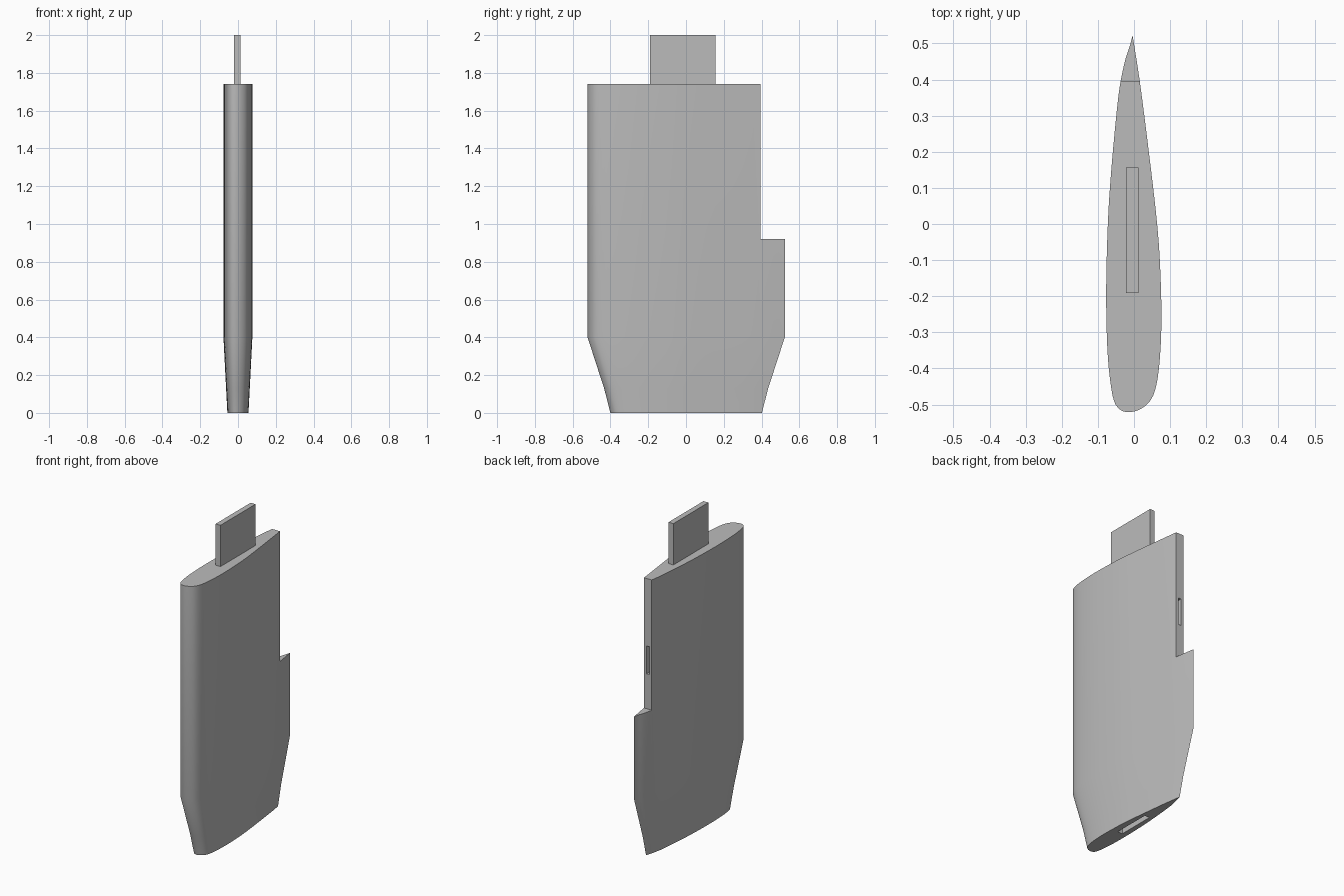
import bpy, bmesh, math
from mathutils import Vector

cube = bpy.data.objects.get("Cube")
if cube:
    bpy.data.objects.remove(cube, do_unlink=True)

grey = bpy.data.materials.new("plain grey")
grey.use_nodes = True
grey.diffuse_color = (0.5, 0.5, 0.5, 1)
grey.node_tree.nodes["Principled BSDF"].inputs["Base Color"].default_value = (0.5, 0.5, 0.5, 1)


def make_object(name, bm):
    bmesh.ops.recalc_face_normals(bm, faces=bm.faces)
    mesh = bpy.data.meshes.new(name)
    bm.to_mesh(mesh)
    bm.free()
    mesh.materials.append(grey)
    obj = bpy.data.objects.new(name, mesh)
    bpy.context.collection.objects.link(obj)
    return obj


def box(name, low, high):
    bm = bmesh.new()
    bmesh.ops.create_cube(bm, size=1)
    for v in bm.verts:
        v.co = Vector([l + (c + 0.5) * (h - l) for c, l, h in zip(v.co, low, high)])
    return make_object(name, bm)


def smooth_path(points, steps=4):
    """Rounded path through the points, ending exactly on both ends."""
    pts = [Vector(p) for p in points]
    pts = [2 * pts[0] - pts[1]] + pts + [2 * pts[-1] - pts[-2]]
    path = []
    for a, b, c, d in zip(pts, pts[1:], pts[2:], pts[3:]):
        for i in range(steps):
            t = i / steps
            path.append(0.5 * (2 * b + (c - a) * t + (2 * a - 5 * b + 4 * c - d) * t**2
                               + (3 * b - a - 3 * c + d) * t**3))
    return path + [pts[-2]]


# Foil outline: from the sharp tail down one side, round the nose and back up
outline = smooth_path([
    (-0.004, 0.523), (-0.011, 0.495), (-0.024, 0.455), (-0.037, 0.395), (-0.047, 0.32),
    (-0.062, 0.16), (-0.072, 0.01), (-0.077, -0.18), (-0.074, -0.34), (-0.065, -0.44),
    (-0.051, -0.5), (-0.02, -0.521), (0.022, -0.51), (0.053, -0.475), (0.069, -0.4),
    (0.076, -0.27), (0.072, -0.11), (0.062, 0.02), (0.041, 0.2), (0.016, 0.395),
    (-0.004, 0.523)])[:-1]

# Blade: height, width scale, length scale
bm = bmesh.new()
rings = []
for z, sx, sy in [(0, 0.73, 0.768), (0.13, 0.82, 0.832), (0.4, 1, 1), (1.74, 1, 1)]:
    rings.append([bm.verts.new((p.x * sx, p.y * sy, z)) for p in outline])
for low, high in zip(rings, rings[1:]):
    for i in range(len(low)):
        j = (i + 1) % len(low)
        bm.faces.new((low[i], low[j], high[j], high[i]))
bm.faces.new(rings[0])
bm.faces.new(rings[-1])
blade = make_object("blade", bm)

# Tail notch, slot in the notch wall and socket in the bottom
cutters = [
    box("notch_cutter", (-0.2, 0.394, 0.92), (0.2, 0.7, 1.9)),
    box("tail_slot_cutter", (-0.021, 0.3, 1.14), (-0.001, 0.5, 1.315)),
    box("bottom_socket_cutter", (-0.022, -0.13, -0.1), (0.012, 0.11, 0.2)),
]
bpy.ops.object.select_all(action="DESELECT")
blade.select_set(True)
bpy.context.view_layer.objects.active = blade
for cutter in cutters:
    mod = blade.modifiers.new(cutter.name, "BOOLEAN")
    mod.operation = "DIFFERENCE"
    mod.solver = "EXACT"
    mod.object = cutter
    bpy.ops.object.modifier_apply(modifier=mod.name)
    bpy.data.objects.remove(cutter, do_unlink=True)

bpy.ops.object.shade_smooth_by_angle(angle=math.radians(30))

# Mounting tab on top
box("mounting_tab", (-0.022, -0.191, 1.74), (0.012, 0.157, 2.0))
